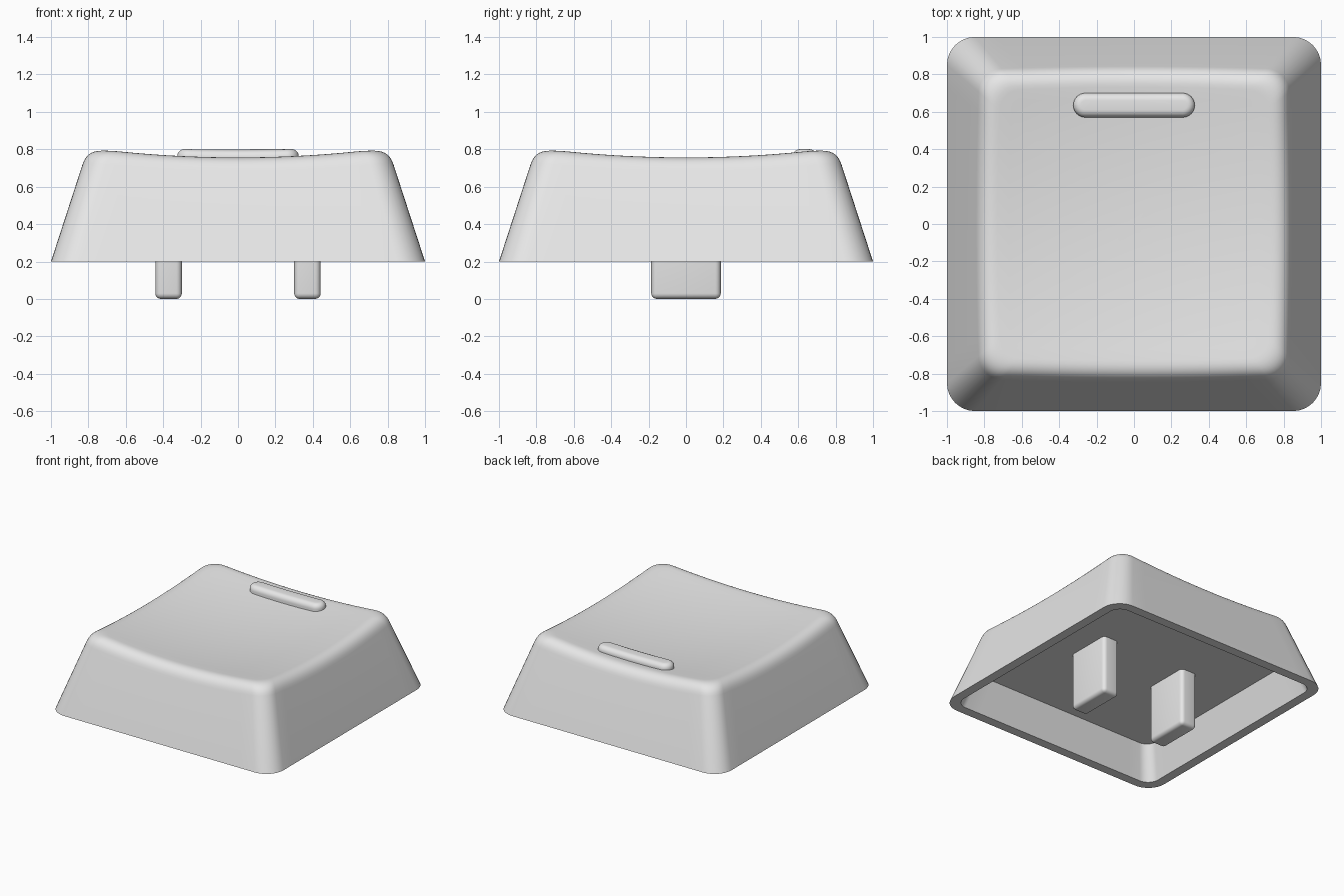
import bpy, bmesh, math

if "Cube" in bpy.data.objects:
    bpy.data.objects.remove(bpy.data.objects["Cube"])

grey = bpy.data.materials.new("light grey plastic")
grey.diffuse_color = (0.8, 0.8, 0.8, 1)
grey.use_nodes = True
grey.node_tree.nodes["Principled BSDF"].inputs["Base Color"].default_value = grey.diffuse_color


def finish(bm, name, angle=35):
    bmesh.ops.recalc_face_normals(bm, faces=bm.faces)
    me = bpy.data.meshes.new(name)
    bm.to_mesh(me)
    bm.free()
    ob = bpy.data.objects.new(name, me)
    bpy.context.collection.objects.link(ob)
    me.materials.append(grey)
    bpy.ops.object.select_all(action='DESELECT')
    ob.select_set(True)
    bpy.context.view_layer.objects.active = ob
    bpy.ops.object.shade_smooth_by_angle(angle=math.radians(angle))
    return ob


def rounded_rect(hx, hy, r, arc=8, straight=14):
    """Outline points, counter-clockwise, with evenly divided straight sides."""
    corners = []
    for k, (sx, sy) in enumerate([(1, 1), (-1, 1), (-1, -1), (1, -1)]):
        cx, cy = sx * (hx - r), sy * (hy - r)
        corners.append([(cx + r * math.cos(a), cy + r * math.sin(a))
                        for a in (math.pi / 2 * (k + j / arc) for j in range(arc + 1))])
    pts = []
    for k in range(4):
        pts += corners[k]
        (ax, ay), (bx, by) = corners[k][-1], corners[(k + 1) % 4][0]
        if math.hypot(bx - ax, by - ay) > 1e-4:
            pts += [(ax + (bx - ax) * j / straight, ay + (by - ay) * j / straight)
                    for j in range(1, straight)]
    return pts


def bridge(bm, a, b):
    n = len(a)
    for i in range(n):
        bm.faces.new((a[i], a[(i + 1) % n], b[(i + 1) % n], b[i]))


def dish(x, y):
    return 0.71 + 0.084 * (x * x + y * y)


# Cap shell: tapered walls, soft top edge, bowl-shaped top, hollow underside
SLOPE, BASE, SOFT, CEILING = 0.325, 0.2, 0.085, 0.46
outline = rounded_rect(1, 1, 0.15)
inner = rounded_rect(1, 1, 0.1)
bm = bmesh.new()


def ring(pts):
    return [bm.verts.new(p) for p in pts]


def edge_point(p):
    """Scale and height where the sloping wall meets the bowl."""
    z = 0.76
    for _ in range(6):
        h = 1 - SLOPE * (z - BASE)
        z = dish(p[0] * h, p[1] * h)
    return h, z


def soft_edge(p, t):
    h, z = edge_point(p)
    h0, z0 = h + SLOPE * SOFT, z - SOFT
    h2 = h - SOFT
    z2 = dish(p[0] * h2, p[1] * h2)
    a, b, c = (1 - t) ** 2, 2 * t * (1 - t), t * t
    s = a * h0 + b * h + c * h2
    return (p[0] * s, p[1] * s, a * z0 + b * z + c * z2)


rings = [ring((x * 0.925, y * 0.925, BASE) for x, y in inner),
         ring((x, y, BASE) for x, y in outline)]
for j in range(9):
    rings.append(ring(soft_edge(p, j / 8) for p in outline))
for j in range(11, 0, -1):
    pts = []
    for x, y in outline:
        s = (edge_point((x, y))[0] - SOFT) * j / 12
        pts.append((x * s, y * s, dish(x * s, y * s)))
    rings.append(ring(pts))
ceiling = ring((x * 0.845, y * 0.845, CEILING) for x, y in inner)
bridge(bm, ceiling, rings[0])
for a, b in zip(rings, rings[1:]):
    bridge(bm, a, b)
centre = bm.verts.new((0, 0, dish(0, 0)))
last = rings[-1]
for i in range(len(last)):
    bm.faces.new((last[i], last[(i + 1) % len(last)], centre))
bm.faces.new(ceiling)
finish(bm, "key_cap_shell")

# Raised finger bar near the back of the bowl
bm = bmesh.new()
R, BEV = 0.065, 0.04
layers = [(R, 0.70)]
for j in range(7):
    a = math.pi / 2 * j / 6
    layers.append((R - BEV * (1 - math.cos(a)), 0.757 + BEV * math.sin(a)))
prev = None
for r, z in layers:
    cur = ring((x, y + 0.635, z + 0.05 * x * x)
               for x, y in rounded_rect(0.26 + r, r, r * 0.9999))
    if prev:
        bridge(bm, prev, cur)
    else:
        bm.faces.new(cur)
    prev = cur
bm.faces.new(prev)
finish(bm, "finger_bar")

# Two mounting prongs hanging from the ceiling
for side, sign in (("left", -1), ("right", 1)):
    bm = bmesh.new()
    bmesh.ops.create_cube(bm, size=1)
    for v in bm.verts:
        v.co = (v.co.x * 0.142 + sign * 0.371, v.co.y * 0.372,
                0.0 if v.co.z < 0 else CEILING + 0.04)
    bmesh.ops.bevel(bm, geom=bm.edges[:], offset=0.03, segments=5,
                    profile=0.5, affect='EDGES')
    finish(bm, side + "_prong")
